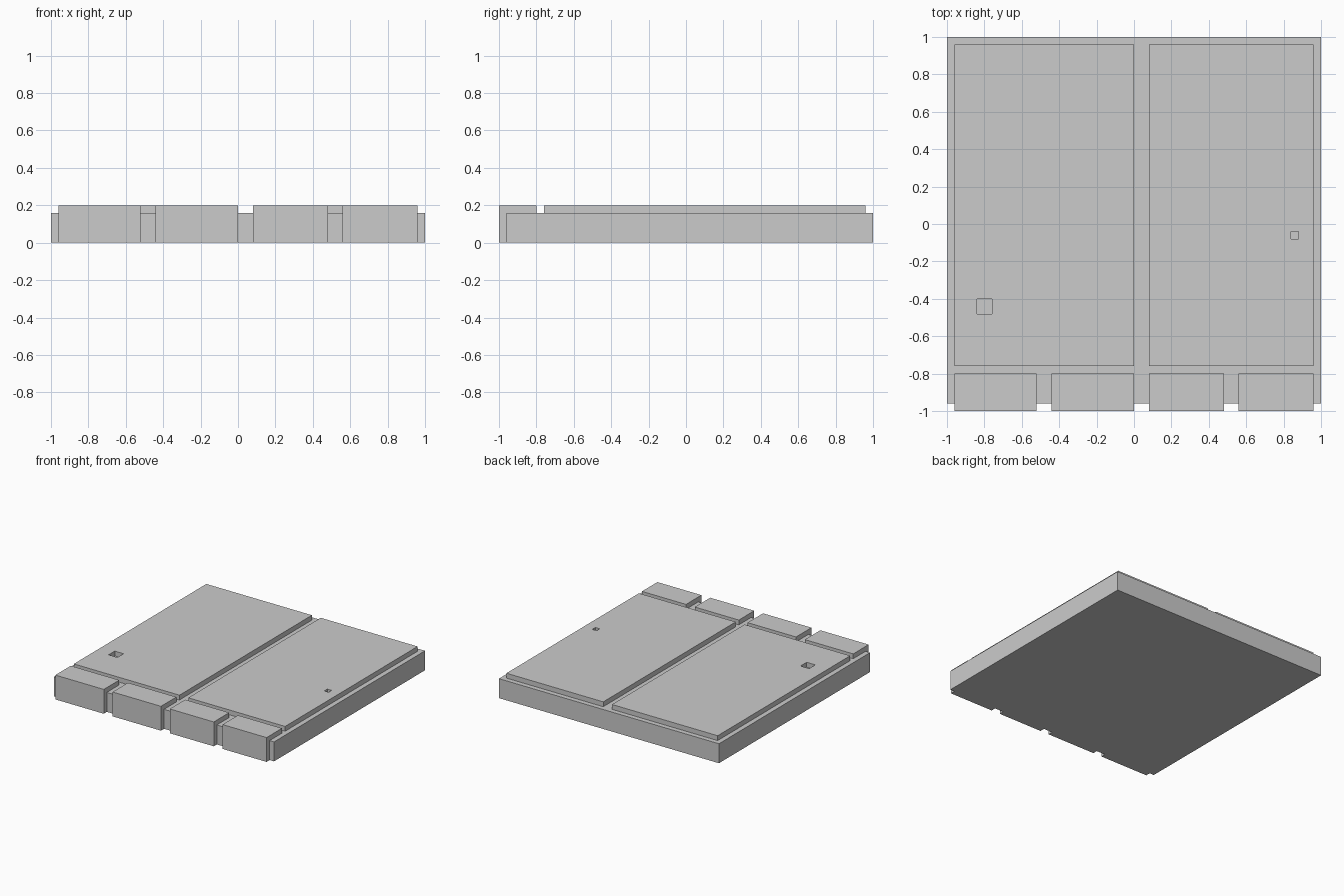
import bpy
import bmesh

if "Cube" in bpy.data.objects:
    bpy.data.objects.remove(bpy.data.objects["Cube"])

BASE_TOP, TOP = 0.16, 0.20
FRONT, BASE_FRONT = -1.0, -0.96


def make_object(name, bm):
    bmesh.ops.recalc_face_normals(bm, faces=bm.faces)
    mesh = bpy.data.meshes.new(name)
    bm.to_mesh(mesh)
    bm.free()
    obj = bpy.data.objects.new(name, mesh)
    bpy.context.collection.objects.link(obj)
    return obj


def box(name, x, y, z):
    bm = bmesh.new()
    bmesh.ops.create_cube(bm, size=1)
    for v in bm.verts:
        for i, (lo, hi) in enumerate((x, y, z)):
            v.co[i] = hi if v.co[i] > 0 else lo
    return make_object(name, bm)


def extrude_along_x(name, profile, x0, x1):
    bm = bmesh.new()
    face = bm.faces.new([bm.verts.new((x0, y, z)) for y, z in profile])
    ext = bmesh.ops.extrude_face_region(bm, geom=[face])
    moved = [g for g in ext["geom"] if isinstance(g, bmesh.types.BMVert)]
    bmesh.ops.translate(bm, verts=moved, vec=(x1 - x0, 0, 0))
    return make_object(name, bm)


def cut_hole(panel, x, y):
    cutter = box(panel.name + "_hole_cutter", x, y, (BASE_TOP - 0.1, TOP + 0.1))
    cutter.hide_render = True
    cutter.hide_viewport = True
    cutter.display_type = 'WIRE'
    mod = panel.modifiers.new("hole", 'BOOLEAN')
    mod.operation = 'DIFFERENCE'
    mod.solver = 'EXACT'
    mod.object = cutter


# Base slab
box("base_slab", (-1, 1), (BASE_FRONT, 1), (0, BASE_TOP))

# Two raised top panels, each with a small square hole
left = box("left_top_panel", (-0.96, 0), (-0.76, 0.96), (BASE_TOP, TOP))
right = box("right_top_panel", (0.08, 0.96), (-0.76, 0.96), (BASE_TOP, TOP))
cut_hole(left, (-0.84, -0.76), (-0.48, -0.40))
cut_hole(right, (0.84, 0.88), (-0.08, -0.04))

# Front edge blocks: L-shaped section wrapping over the front of the slab
profile = [(FRONT, 0), (BASE_FRONT, 0), (BASE_FRONT, BASE_TOP),
           (-0.8, BASE_TOP), (-0.8, TOP), (FRONT, TOP)]
spans = [(-0.96, -0.52), (-0.44, 0), (0.08, 0.48), (0.56, 0.96)]
for i, (x0, x1) in enumerate(spans, 1):
    extrude_along_x(f"front_edge_block_{i}", profile, x0, x1)
